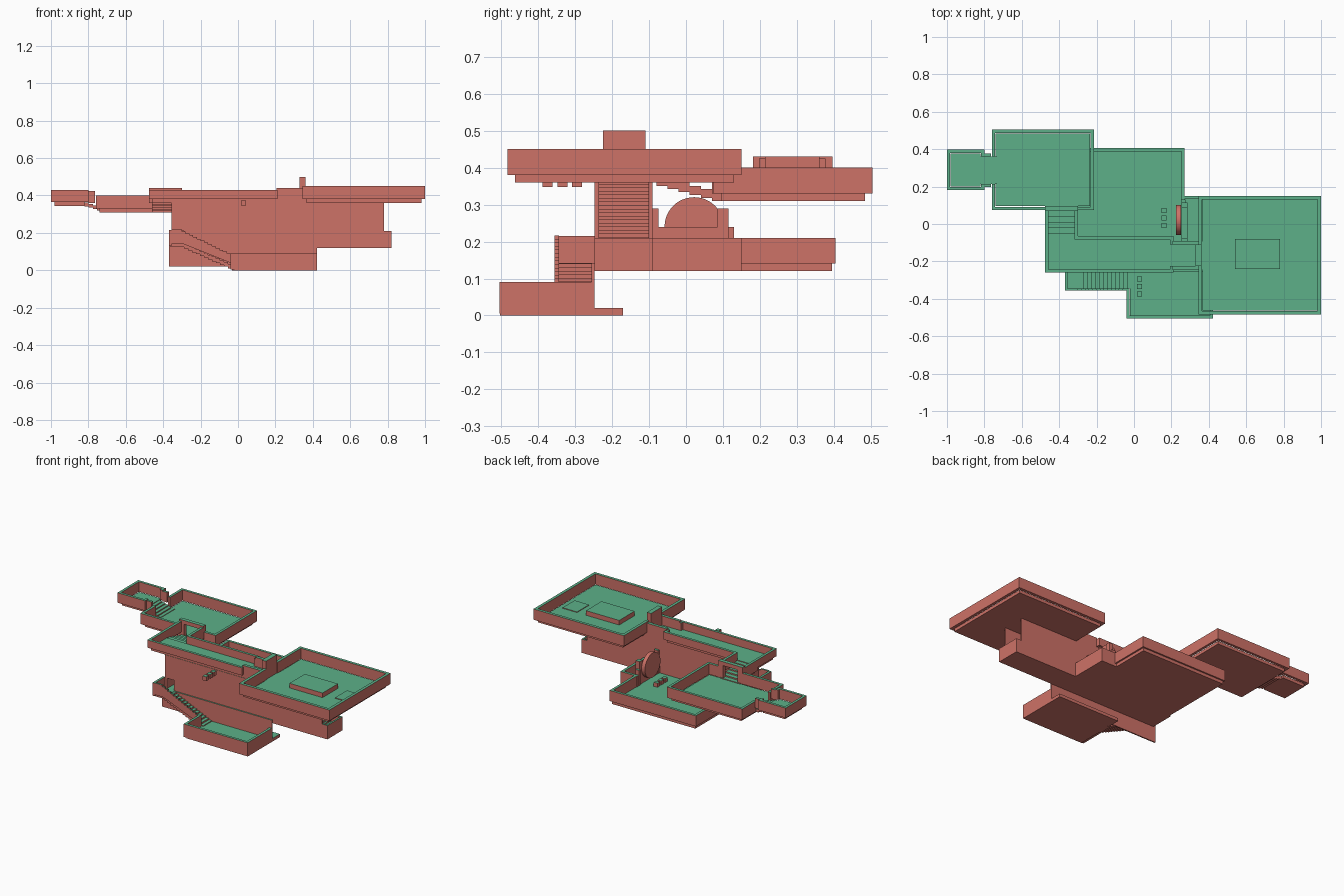
import bpy, bmesh, math
from mathutils import Matrix, Vector

if "Cube" in bpy.data.objects:
    bpy.data.objects.remove(bpy.data.objects["Cube"])


def material(name, rgb):
    m = bpy.data.materials.new(name)
    m.diffuse_color = (*rgb, 1)
    m.use_nodes = True
    m.node_tree.nodes["Principled BSDF"].inputs["Base Color"].default_value = m.diffuse_color
    return m


RED = material("red_side", (.617, .168, .136))
GREEN = material("green_top", (.109, .434, .25))


def finish(name, bm, tops=True):
    """Make the object: red sides, green upward faces."""
    bmesh.ops.recalc_face_normals(bm, faces=bm.faces[:])
    bm.normal_update()
    for f in bm.faces:
        f.material_index = 1 if tops and f.normal.z > .9 else 0
    me = bpy.data.meshes.new(name)
    me.materials.append(RED)
    me.materials.append(GREEN)
    bm.to_mesh(me)
    bm.free()
    ob = bpy.data.objects.new(name, me)
    bpy.context.collection.objects.link(ob)
    return ob


def add_box(bm, x0, x1, y0, y1, z0, z1):
    c = Vector(((x0 + x1) / 2, (y0 + y1) / 2, (z0 + z1) / 2))
    s = Matrix.Diagonal((x1 - x0, y1 - y0, z1 - z0, 1))
    bmesh.ops.create_cube(bm, size=1, matrix=Matrix.Translation(c) @ s)


def boxes(name, *dims):
    bm = bmesh.new()
    for d in dims:
        add_box(bm, *d)
    return finish(name, bm)


def room(name, x0, x1, y0, y1, zb, zf, zt, gaps={}, inset=0.02, t=0.017):
    """Inset floor slab with four low walls; gaps = openings per side."""
    bm = bmesh.new()
    i = inset
    add_box(bm, x0 + i, x1 - i, y0 + i, y1 - i, zb, zf)
    for side in "SNWE":
        a, b = (x0, x1) if side in "SN" else (y0 + t, y1 - t)
        g = gaps.get(side)
        spans = [(a, b)] if g is None else [(a, g[0]), (g[1], b)]
        for p, q in spans:
            if q - p < .002:
                continue
            if side == "S":
                add_box(bm, p, q, y0, y0 + t, zf, zt)
            elif side == "N":
                add_box(bm, p, q, y1 - t, y1, zf, zt)
            elif side == "W":
                add_box(bm, x0, x0 + t, p, q, zf, zt)
            else:
                add_box(bm, x1 - t, x1, p, q, zf, zt)
    return finish(name, bm)


def stairs(name, axis, a0, a1, w0, w1, z0, z1, n, thick=0.03):
    """Steps from (a0, z0) to (a1, z1) along an axis."""
    bm = bmesh.new()
    da, dz = (a1 - a0) / n, (z1 - z0) / n
    for k in range(n):
        p, q = sorted((a0 + k * da, a0 + (k + 1) * da))
        top = z0 + dz * (k + .5)
        d = (p, q, w0, w1) if axis == "x" else (w0, w1, p, q)
        add_box(bm, *d, top - thick, top)
    return finish(name, bm)


# Upper east hall with tomb block, floor plate and door
room("east_hall", .345, 1.0, -.483, .15, .36, .38, .45, {"W": (-.225, -.11)}, t=.019)
boxes("tomb_block", (.54, .78, -.24, -.08, .38, .41))
boxes("floor_plate", (.845, .95, -.205, -.08, .38, .384))
boxes("hall_door", (.33, .36, -.225, -.11, .38, .50))

# Upper corridor and its narrow throat to the hall
room("upper_corridor", -.475, .21, -.26, -.065, .36, .38, .43,
     {"N": (-.458, -.317), "E": (-.225, -.11)}, inset=.015)
boxes("corridor_throat", (.195, .37, -.245, -.09, .36, .38),
      (.205, .345, -.245, -.225, .38, .44), (.205, .345, -.11, -.09, .38, .44))

# Link stairs down to the north-west room
stairs("link_stairs", "y", -.08, .10, -.46, -.315, .38, .33, 6, .025)
boxes("link_walls", (-.475, -.458, -.065, .075, .36, .43),
      (-.317, -.30, -.065, .075, .36, .43))
boxes("link_arch", (-.475, -.44, .07, .095, .33, .44),
      (-.335, -.30, .07, .095, .33, .44), (-.44, -.335, .07, .095, .415, .44))

# North-west room and the small end room beyond it
room("northwest_room", -.76, -.215, .075, .504, .31, .33, .40,
     {"S": (-.44, -.335), "W": (.215, .36)})
room("end_room", -1.0, -.80, .181, .397, .345, .365, .43, {"E": (.215, .36)})
stairs("end_room_stairs", "x", -.82, -.71, .215, .36, .365, .33, 5, .02)
boxes("end_room_link_walls", (-.80, -.765, .198, .215, .36, .425),
      (-.80, -.765, .36, .377, .36, .425))

# Lower main room with the portal alcove
room("lower_room", -.355, .27, -.11, .405, .12, .14, .21,
     {"S": (-.355, .27), "E": (-.075, .115)}, inset=.01)
room("portal_alcove", .25, .37, -.11, .15, .12, .14, .21,
     {"W": (-.09, .135), "S": (.25, .37)}, inset=0)

# Lower passage with tall side walls
room("lower_passage", -.355, .82, -.247, -.09, .12, .14, .21,
     {"S": (-.34, -.29)}, inset=0, t=.011)
boxes("passage_tall_walls", (-.355, .78, -.247, -.236, .21, .36),
      (-.355, .78, -.101, -.09, .21, .36), (-.355, -.344, -.236, -.101, .21, .36))
stairs("passage_stairs", "x", .78, .50, -.236, -.101, .14, .37, 24, .025)

# Upright portal disc on a plinth, flanked by pillars
bm = bmesh.new()
bmesh.ops.create_cone(bm, cap_ends=True, segments=48, radius1=.08, radius2=.08, depth=.025,
                      matrix=Matrix.Translation((.238, .022, .24)) @ Matrix.Rotation(math.pi / 2, 4, "Y"))
disc = finish("portal_disc", bm, tops=False)
for o in bpy.context.selected_objects:
    o.select_set(False)
disc.select_set(True)
bpy.context.view_layer.objects.active = disc
bpy.ops.object.shade_smooth_by_angle()
boxes("portal_plinth", (.255, .285, -.075, .085, .14, .24),
      (.25, .275, .115, .13, .14, .24))
boxes("portal_pillars", (.255, .285, -.09, -.075, .14, .29),
      (.255, .285, .085, .115, .14, .29))

# Small cubes: one row on the lower floor, one row floating outside
for k in range(3):
    boxes("floor_cube", (.148, .174, -.022 + .04 * k, .005 + .04 * k, .14, .166))
    boxes("floating_cube", (.015, .042, -.388 + .04 * k, -.361 + .04 * k, .347, .374))

# Lowest front room, whose back wall carries on behind the stairs
boxes("front_room_floor", (-.022, .423, -.503, -.17, 0, .02))
boxes("front_room_walls", (-.04, .423, -.505, -.488, .005, .09),
      (.406, .423, -.488, -.247, .005, .09), (-.04, -.024, -.488, -.345, .005, .09))
boxes("front_back_wall", (-.37, .423, -.255, -.247, .02, .142))

# Front stair passage: landing, steps and stepped outer wall
stairs("front_stairs", "x", -.29, -.01, -.345, -.255, .145, .02, 13, .025)
boxes("front_landing", (-.36, -.285, -.345, -.245, .125, .142),
      (-.37, -.355, -.355, -.247, .13, .215))
n = 13
pts = [(-.04, .04), (-.29, .14), (-.355, .14), (-.355, .217), (-.30, .217)]
for k in range(n):
    x = -.30 + .26 * k / n
    z = .217 - .127 * (k + 1) / n
    pts += [(x, z), (x + .26 / n, z)]
bm = bmesh.new()
face = bm.faces.new([bm.verts.new((x, -.356, z)) for x, z in pts])
ext = bmesh.ops.extrude_face_region(bm, geom=[face])
bmesh.ops.translate(bm, vec=(0, .012, 0),
                    verts=[v for v in ext["geom"] if isinstance(v, bmesh.types.BMVert)])
finish("front_stair_wall", bm)
